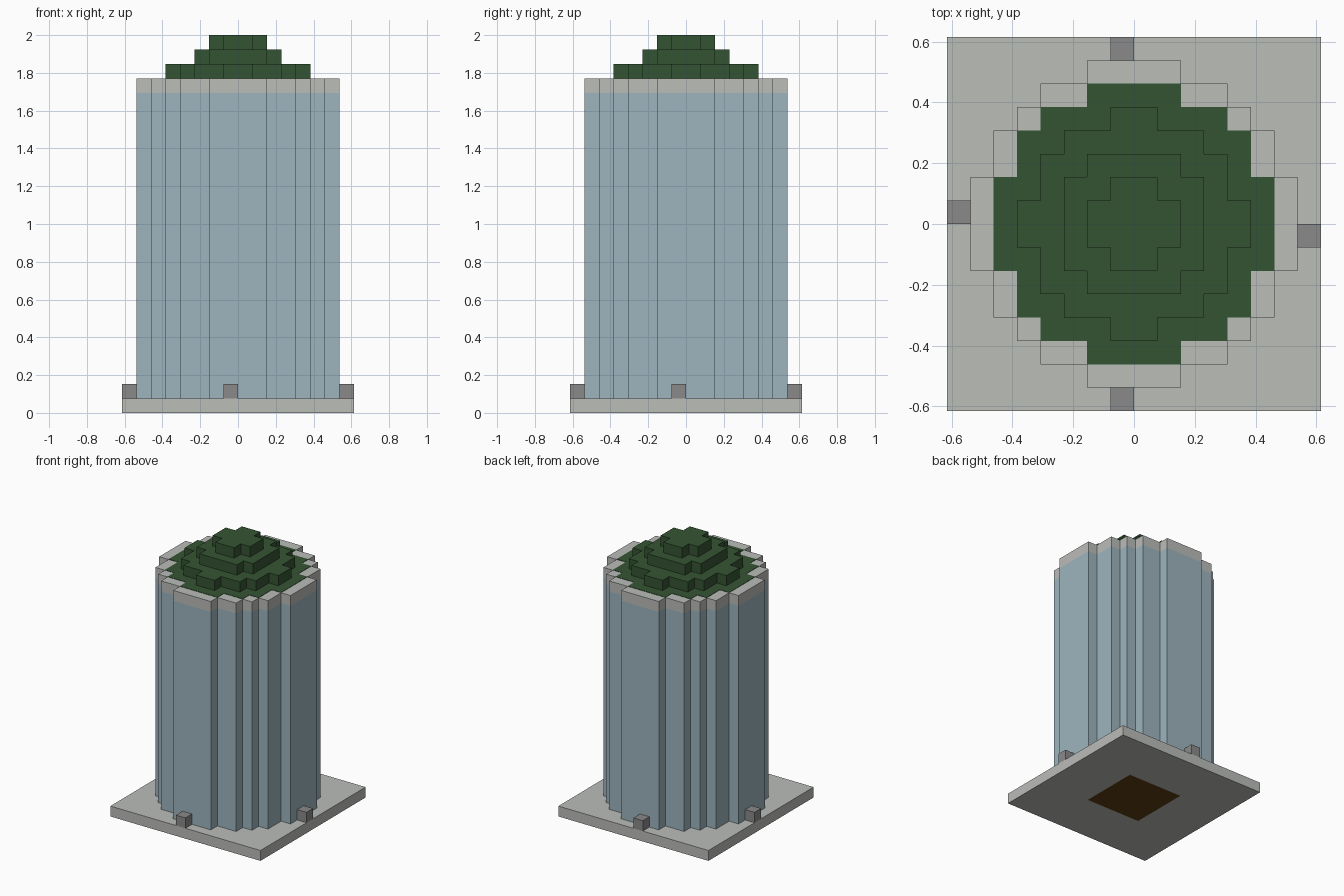
import bpy
import bmesh

U = 2 / 26  # one building block

cube = bpy.data.objects.get("Cube")
if cube:
    bpy.data.objects.remove(cube, do_unlink=True)


def material(name, *rgb):
    """Flat material from 0-255 screen values."""
    lin = [((c / 255 + 0.055) / 1.055) ** 2.4 for c in rgb] + [1]
    mat = bpy.data.materials.new(name)
    mat.use_nodes = True
    mat.diffuse_color = lin
    bsdf = mat.node_tree.nodes["Principled BSDF"]
    bsdf.inputs["Base Color"].default_value = lin
    bsdf.inputs["Roughness"].default_value = 0.8
    return mat


stone = material("pale_stone", 187, 189, 185)
glass = material("blue_glass", 157, 181, 190)
green = material("hedge_green", 52, 84, 51)
grey = material("mid_grey", 138, 138, 138)
brown = material("dark_brown", 94, 60, 22)


def stepped_outline(steps):
    """Outer corners of one quadrant, joined by inner corners, turned four times."""
    quad = [steps[0]]
    for (x0, y0), (x1, y1) in zip(steps, steps[1:]):
        quad += [(x1, y0), (x1, y1)]
    points = []
    for turn in range(4):
        points += quad
        quad = [(-y, x) for x, y in quad]
    return points


def prism(name, steps, z0, z1, mat, center=(0, 0)):
    """Upright stepped block, sizes in units."""
    bm = bmesh.new()
    verts = [bm.verts.new(((x + center[0]) * U, (y + center[1]) * U, z0 * U))
             for x, y in stepped_outline(steps)]
    bottom = bm.faces.new(verts)
    top = bmesh.ops.extrude_face_region(bm, geom=[bottom], use_keep_orig=True)["geom"]
    for v in top:
        if isinstance(v, bmesh.types.BMVert):
            v.co.z = z1 * U
    bmesh.ops.recalc_face_normals(bm, faces=bm.faces)
    mesh = bpy.data.meshes.new(name)
    bm.to_mesh(mesh)
    bm.free()
    mesh.materials.append(mat)
    obj = bpy.data.objects.new(name, mesh)
    bpy.context.collection.objects.link(obj)
    return obj


# Square base with a small brown patch inset underneath
base = prism("base_slab", [(8, 8)], 0, 1, stone)
base.data.materials.append(brown)
bm = bmesh.new()
bm.from_mesh(base.data)
bm.faces.ensure_lookup_table()
under = min(bm.faces, key=lambda f: f.calc_center_median().z)
bmesh.ops.inset_region(bm, faces=[under], thickness=7.16 * U)
under.material_index = 1
bm.to_mesh(base.data)
bm.free()

# Round tower and its stone rim
tower = [(7, 2), (6, 4), (5, 5), (4, 6), (2, 7)]
prism("tower_glass", tower, 1, 22, glass)
prism("tower_rim", tower, 22, 23, stone)

# Roof garden: thin lawn, then three shrinking tiers
prism("roof_lawn", [(6, 2), (5, 4), (4, 5), (2, 6)], 23, 23.03, green)
tiers = [[(5, 1), (4, 3), (3, 4), (1, 5)], [(3, 2), (2, 3)], [(2, 1), (1, 2)]]
for i, steps in enumerate(tiers):
    prism(f"garden_tier_{i + 1}", steps, 23 + i, 24 + i, green)

# Entrance blocks, one against each side
blocks = {"front": (-0.5, -7.5), "back": (-0.5, 7.5),
          "left": (7.5, -0.5), "right": (-7.5, 0.5)}
for side, center in blocks.items():
    prism(f"{side}_entrance_block", [(0.5, 0.5)], 1, 2, grey, center)
